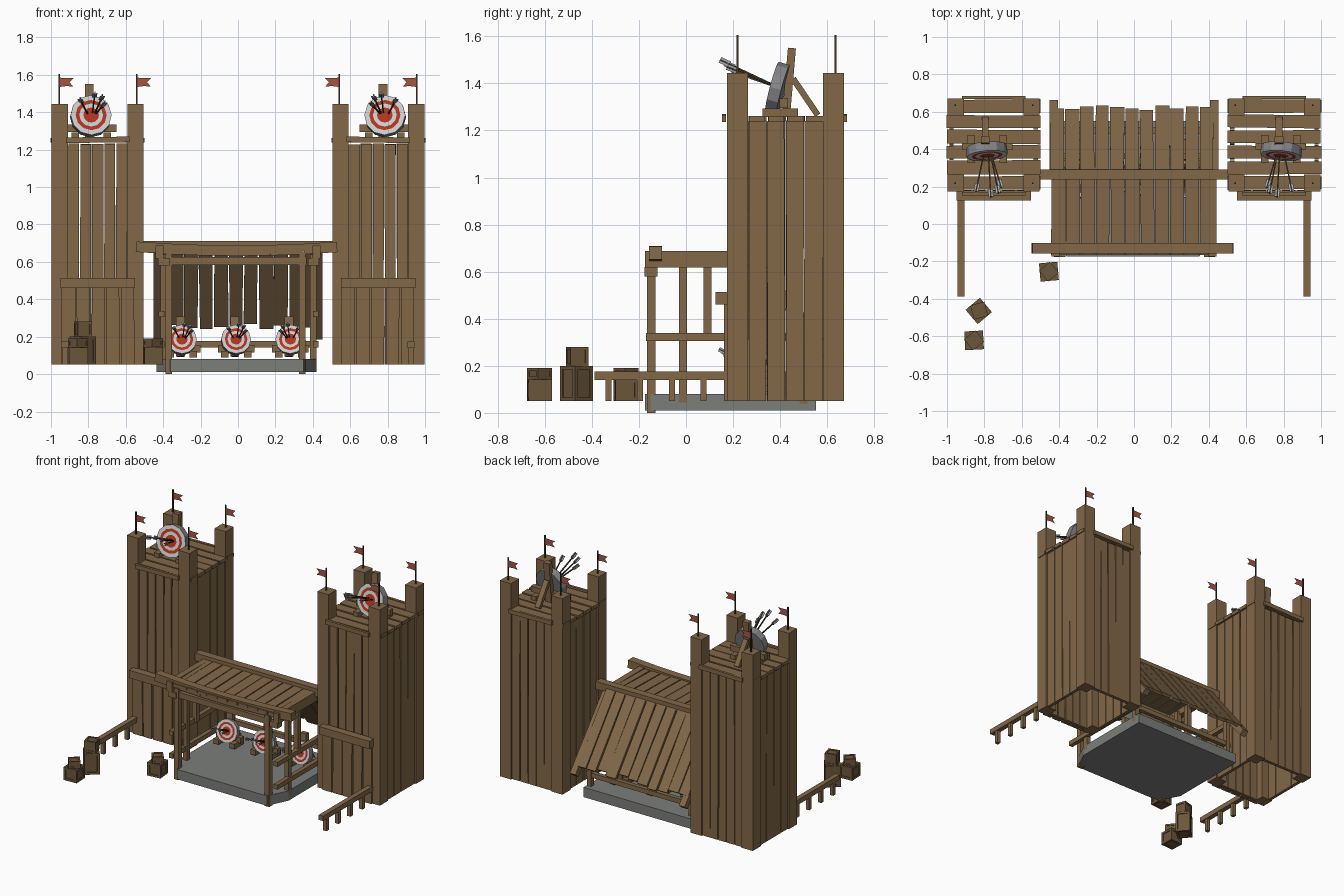
import bpy, bmesh, math, random
from mathutils import Vector as V

if "Cube" in bpy.data.objects:
    bpy.data.objects.remove(bpy.data.objects["Cube"])

random.seed(4)


def material(name, r, g, b):
    m = bpy.data.materials.new(name)
    m.diffuse_color = (r, g, b, 1)
    m.use_nodes = True
    m.node_tree.nodes["Principled BSDF"].inputs["Base Color"].default_value = m.diffuse_color
    return m


WOOD = material("wood", 0.225, 0.14, 0.066)
CRATE = material("crate wood", 0.15, 0.095, 0.043)
DARK = material("dark pole wood", 0.055, 0.037, 0.022)
STONE = material("grey stone", 0.2, 0.21, 0.195)
WHITE = material("target white", 0.62, 0.62, 0.62)
RED = material("target red", 0.45, 0.035, 0.012)
FLAG = material("flag red", 0.38, 0.09, 0.06)
FEATHER = material("feather grey", 0.38, 0.39, 0.4)
EDGE = material("target rim grey", 0.24, 0.24, 0.25)


def finish(name, bm, *mats):
    bmesh.ops.recalc_face_normals(bm, faces=bm.faces)
    me = bpy.data.meshes.new(name)
    bm.to_mesh(me)
    bm.free()
    for m in mats:
        me.materials.append(m)
    ob = bpy.data.objects.new(name, me)
    bpy.context.collection.objects.link(ob)
    return ob


def beam(bm, a, b, w, h, ref=(0, 0, 1), jit=0.0, mat=0):
    """Square timber from a to b; h is measured along ref, w across it."""
    a, b, ref = V(a), V(b), V(ref)
    d = (b - a).normalized()
    if abs(d.dot(ref)) > 0.98:
        ref = V((0, 1, 0))
    side = d.cross(ref).normalized()
    up = side.cross(d)
    rings = []
    for p in (a, b):
        j = [random.uniform(-jit, jit) for _ in range(2)]
        rings.append([bm.verts.new(p + side * (i * w / 2 + j[i > 0]) + up * (k * h / 2))
                      for i, k in ((-1, -1), (1, -1), (1, 1), (-1, 1))])
    faces = [rings[0], rings[1]]
    faces += [[rings[0][i], rings[0][(i + 1) % 4], rings[1][(i + 1) % 4], rings[1][i]] for i in range(4)]
    for f in faces:
        bm.faces.new(f).material_index = mat


def planks(bm, a0, b0, a1, b1, n, t, ref, gap=0.005, jit=0.003, ends=0.004):
    """Row of n planks; the first edge runs a0-b0 and the last edge a1-b1."""
    a0, b0, a1, b1 = map(V, (a0, b0, a1, b1))
    w = (a1 - a0).length / n
    for i in range(n):
        f = (i + 0.5) / n
        a, b = a0.lerp(a1, f), b0.lerp(b1, f)
        b = b + (b - a).normalized() * random.uniform(-ends, ends)
        beam(bm, a, b, w - gap, t, ref, jit)


def target(name, c, r, s):
    """Round target on an easel, stuck with arrows."""
    c, k = V(c), r / 0.11
    n = V((s * -0.08, -math.cos(0.26), math.sin(0.26))).normalized()
    u = n.cross(V((0, 0, 1))).normalized()
    v = u.cross(n)
    bm = bmesh.new()
    prof = [(1, -.05, 0), (1, 0, 2), (.76, 0, 0), (.58, 0, 1), (.38, 0, 0)]
    N, prev = 12, None
    for i, (q, z, m) in enumerate(prof):
        ring = [bm.verts.new(c + n * (z * k) + (u * math.cos(t) + v * math.sin(t)) * q * r)
                for t in [2 * math.pi * j / N for j in range(N)]]
        if i == 0:
            bm.faces.new(ring).material_index = 2
        else:
            for j in range(N):
                f = bm.faces.new([prev[j], prev[(j + 1) % N], ring[(j + 1) % N], ring[j]])
                f.material_index = (2, 0, 1, 0)[i - 1]
        prev = ring
    bm.faces.new(prev).material_index = 1
    finish(name, bm, WHITE, RED, EDGE)

    bm = bmesh.new()
    P = lambda x, y, z: c + V((x, y, z)) * k
    beam(bm, P(-.01, .06, -.125), P(-.01, .085, .165), .046, .034, (0, 1, 0))
    beam(bm, P(-.01, .09, .035), P(-.01, .195, -.12), .036, .026)
    beam(bm, P(-.135, .05, -.07), P(.135, .05, -.07), .035, .04)
    for x in (-.085, .085):
        beam(bm, P(x, -.04, -.11), P(x, .11, -.11), .04, .035)
    finish(name + "_easel", bm, WOOD)

    bm = bmesh.new()
    for x, y, z in ((-.06, -.19, .085), (.02, -.22, .115), (.06, -.2, .1), (.075, -.17, .065)):
        hit, tail = P(s * x * -.35, -.005, z * .12), P(-s * x, y, z)
        d = (hit - tail).normalized()
        beam(bm, hit, tail, .007 * k, .007 * k)
        for ref in ((0, 0, 1), (1, 0, 0)):
            beam(bm, tail, tail + d * .045 * k, .026 * k, .004, ref, mat=1)
    finish(name + "_arrows", bm, DARK, FEATHER)


def crate(name, x, y, z, w, h, ang):
    """Box with a raised frame on its edges."""
    bm = bmesh.new()
    t, q, e = w * .16, w / 2 - w * .08, h / 2 - w * .08
    beam(bm, (0, 0, -h / 2 + t * .35), (0, 0, h / 2 - t * .35), w - t * .7, w - t * .7)
    for i in (-1, 1):
        for j in (-1, 1):
            beam(bm, (i * q, j * q, -h / 2), (i * q, j * q, h / 2), t, t)
            beam(bm, (-q, i * q, j * e), (q, i * q, j * e), t, t)
            beam(bm, (i * q, -q, j * e), (i * q, q, j * e), t, t)
    ob = finish(name, bm, CRATE)
    ob.location, ob.rotation_euler = (x, y, z + h / 2), (0, 0, math.radians(ang))


# Two towers, mirrored in x
for s, side in ((-1, "left"), (1, "right")):
    xi, xo = s * .548, s * .952
    bm = bmesh.new()
    for x in (xi, xo):
        for y in (.219, .626):
            beam(bm, (x, y, .05), (x, y, 1.445), .088, .09)
    finish(side + "_tower_posts", bm, WOOD)

    bm = bmesh.new()
    for y in (.2, .65):
        planks(bm, (s * .59, y, .05), (s * .59, y, 1.23), (s * .91, y, .05), (s * .91, y, 1.23), 5, .022, (0, 1, 0))
    for x in (s * .525, s * .975):
        planks(bm, (x, .262, .05), (x, .262, 1.24), (x, .582, .05), (x, .582, 1.24), 4, .022, (1, 0, 0))
    finish(side + "_tower_walls", bm, WOOD)

    bm = bmesh.new()
    planks(bm, (s * .5, .18, 1.25), (s, .18, 1.25), (s * .5, .672, 1.25), (s, .672, 1.25), 6, .024, (0, 0, 1), .012, .004, .005)
    for y in (.165, .68):
        beam(bm, (s * .58, y - .004, 1.255), (s * .92, y - .004, 1.25), .018, .03)
    finish(side + "_tower_deck", bm, WOOD)

    # lower front boarding with its cross beam
    bm = bmesh.new()
    planks(bm, (s * .55, .172, .05), (s * .55, .172, .47), (s * .945, .172, .05), (s * .945, .172, .47), 5, .02, (0, 1, 0), .009)
    beam(bm, (s * .55, .152, .487), (s * .948, .152, .487), .055, .055)
    finish(side + "_tower_front_boards", bm, WOOD)

    # flags
    for y, where in ((.219, "front"), (.635, "back")):
        for x in (s * .542, s * .957):
            bm = bmesh.new()
            beam(bm, (x, y, 1.44), (x, y, 1.605), .008, .008)
            finish(side + "_" + where + "_flag_pole", bm, DARK)
            bm = bmesh.new()
            vs = [bm.verts.new((x - s * dx, y, z)) for dx, z in
                  ((0, 1.535), (.04, 1.54), (.076, 1.537), (.056, 1.561), (.078, 1.583), (.04, 1.583), (0, 1.585))]
            f = bm.faces.new(vs)
            bmesh.ops.solidify(bm, geom=[f], thickness=.003)
            finish(side + "_" + where + "_flag", bm, FLAG)

    target(side + "_tower_target", (s * .785, .365, 1.385), .11, s)

    # low fence in front of the tower
    bm = bmesh.new()
    xf = s * .925
    beam(bm, (xf, -.388, .158), (xf, .18, .158), .035, .035)
    for y in (-.33, -.195, -.06, .075):
        beam(bm, (xf, y, .05), (xf, y, .145), .026, .026)
    finish(side + "_fence", bm, WOOD)

    # shed side frame: posts, rails and rafters
    bm = bmesh.new()
    x = s * .4 + .003
    beam(bm, (s * .357 - .013, -.148, 0), (s * .357 - .013, -.148, .65), .036, .036)
    for y, z0, z1 in ((-.012, .045, .64), (.092, .31, .64), (.5, .04, .4)):
        beam(bm, (x, y, z0), (x, y, z1), .034, .034)
    for z in (.322, .16):
        beam(bm, (x + s * .012, -.17, z), (x + s * .012, .51, z), .03, .033)
    beam(bm, (s * .42, -.175, .652), (s * .42, .29, .652), .044, .07)
    beam(bm, (s * .43, .265, .66), (s * .43, .645, .2), .045, .045)
    beam(bm, (x - s * .03, -.148, .6), (x + s * .03, -.148, .6), .055, .04)
    finish(side + "_shed_frame", bm, WOOD)

# Shed floor slab with cut front corners
bm = bmesh.new()
pts = [(-.435, -.03), (-.36, -.175), (.35, -.175), (.42, -.03), (.42, .552), (-.435, .552)]
rings = [[bm.verts.new((x, y, z)) for x, y in pts] for z in (.01, .08)]
for r in rings:
    bm.faces.new(r)
for i in range(6):
    j = (i + 1) % 6
    bm.faces.new([rings[0][i], rings[0][j], rings[1][j], rings[1][i]])
finish("floor_slab", bm, STONE)

# Shed cross beams, the front one sagging
bm = bmesh.new()
xs = [-.545 + 1.075 * i / 6 for i in range(7)]
sag = lambda x: .66 + .07 * x * x
for a, b in zip(xs, xs[1:]):
    beam(bm, (a, -.13, sag(a)), (b, -.13, sag(b)), .056, .056)
beam(bm, (-.395, -.148, .605), (.365, -.148, .605), .03, .042)
beam(bm, (-.51, .265, .685), (.51, .265, .685), .055, .055)
beam(bm, (-.415, .5, .16), (.42, .5, .16), .03, .033)
finish("shed_cross_beams", bm, WOOD)

# Roof: flat front part and steep back part
bm = bmesh.new()
planks(bm, (-.445, -.165, .668), (-.445, .27, .678), (.43, -.165, .668), (.43, .27, .678), 11, .02, (0, 0, 1), .006)
finish("flat_roof_planks", bm, WOOD)
bm = bmesh.new()
planks(bm, (-.45, .275, .69), (-.45, .613, .262), (.43, .275, .69), (.43, .613, .262), 11, .02, (0, .77, .63), .007, .004, .02)
finish("back_roof_planks", bm, WOOD)

# Small targets inside the shed
for i, x in enumerate((-.3, -.01, .28)):
    target("shed_target_%d" % (i + 1), (x, .3, .187), .08, -1 if i < 2 else 1)

# Crates with smaller crates stacked on top
crate("crate_near_shed", -.455, -.255, .05, .098, .095, 5)
crate("crate_near_shed_top", -.455, -.255, .145, .075, .045, 40)
crate("tall_crate", -.83, -.465, .05, .1, .15, 40)
crate("tall_crate_top", -.828, -.463, .2, .078, .08, 15)
crate("front_crate", -.855, -.622, .05, .1, .092, 3)
crate("front_crate_top", -.855, -.622, .142, .076, .048, 38)
